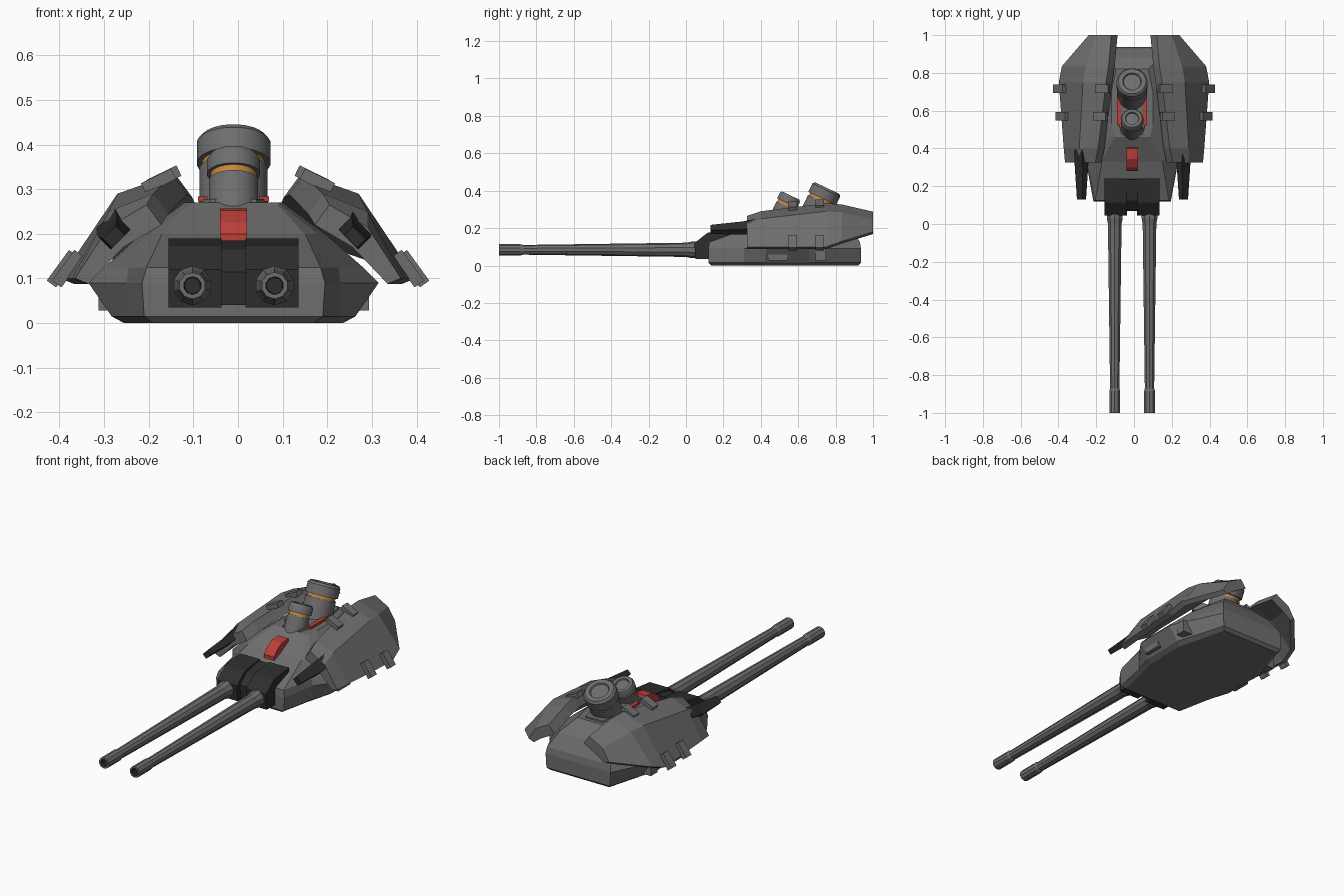
import bpy, bmesh, math
from mathutils import Vector, Matrix

if "Cube" in bpy.data.objects:
    bpy.data.objects.remove(bpy.data.objects["Cube"])

CX = -0.01  # hull centre line


def material(name, r, g, b):
    m = bpy.data.materials.new(name)
    m.diffuse_color = (r, g, b, 1)
    m.use_nodes = True
    m.node_tree.nodes["Principled BSDF"].inputs["Base Color"].default_value = m.diffuse_color
    return m


GREY = material("armour grey", 0.155, 0.155, 0.155)
DARK = material("dark gunmetal", 0.027, 0.027, 0.028)
RED = material("signal red", 0.5, 0.05, 0.04)
ORANGE = material("orange band", 0.55, 0.24, 0.05)


def finish(name, bm, mats, smooth=False):
    bmesh.ops.recalc_face_normals(bm, faces=bm.faces)
    me = bpy.data.meshes.new(name)
    bm.to_mesh(me)
    bm.free()
    for m in mats:
        me.materials.append(m)
    ob = bpy.data.objects.new(name, me)
    bpy.context.collection.objects.link(ob)
    if smooth:
        bpy.ops.object.select_all(action='DESELECT')
        ob.select_set(True)
        bpy.context.view_layer.objects.active = ob
        bpy.ops.object.shade_smooth_by_angle(angle=math.radians(35))
    return ob


def loft(name, rings, mat):
    """Skin closed rings of points and cap both ends."""
    bm = bmesh.new()
    vs = [[bm.verts.new(p) for p in r] for r in rings]
    n = len(rings[0])
    for a, b in zip(vs, vs[1:]):
        for i in range(n):
            j = (i + 1) % n
            bm.faces.new((a[i], a[j], b[j], b[i]))
    bm.faces.new(vs[0])
    bm.faces.new(vs[-1])
    return finish(name, bm, [mat])


def extrude_x(name, profile, x0, x1, mat):
    """Extrude a (y, z) profile across x."""
    return loft(name, [[(x, y, z) for y, z in profile] for x in (x0, x1)], mat)


def box(name, centre, size, mat, roll=0):
    bm = bmesh.new()
    mx = (Matrix.Translation(centre) @ Matrix.Rotation(roll, 4, 'Y')
          @ Matrix.Diagonal((*size, 1)))
    bmesh.ops.create_cube(bm, size=1, matrix=mx)
    return finish(name, bm, [mat])


def revolve(name, profile, origin, axis, n, mats, rule=None, smooth=False):
    """Spin (radius, height) profile about an axis; rule gives a material per band."""
    bm = bmesh.new()
    mx = Matrix.Translation(origin) @ Vector(axis).to_track_quat('Z', 'Y').to_matrix().to_4x4()
    rings = [[bm.verts.new(mx @ Vector((r * math.cos(t), r * math.sin(t), h)))
              for t in [2 * math.pi * (i + .5) / n for i in range(n)]] for r, h in profile]
    for k, (a, b) in enumerate(zip(rings, rings[1:])):
        for i in range(n):
            f = bm.faces.new((a[i], a[(i + 1) % n], b[(i + 1) % n], b[i]))
            f.material_index = rule(k) if rule else 0
    bm.faces.new(rings[0])
    f = bm.faces.new(rings[-1])
    f.material_index = rule(len(profile) - 1) if rule else 0
    return finish(name, bm, mats, smooth)


# Hull: stacked outlines, half outline given front to back
levels = [
    (0.0, [(.18, .135), (.215, .30), (.245, .42), (.245, .65), (.175, .92)]),
    (.015, [(.20, .12), (.238, .31), (.273, .42), (.273, .66), (.19, .936)]),
    (.09, [(.205, .12), (.24, .31), (.325, .43), (.325, .66), (.195, .936)]),
    (.125, [(.195, .125), (.235, .31), (.29, .43), (.29, .66), (.19, .93)]),
    (.20, [(.16, .33), (.19, .36), (.205, .45), (.205, .69), (.15, .885)]),
    (.27, [(.095, .46), (.10, .48), (.11, .53), (.11, .70), (.085, .82)]),
]
loft("hull", [[(CX + x, y, z) for x, y in h] + [(CX - x, y, z) for x, y in reversed(h)]
              for z, h in levels], GREY)

# Gun mantlet: two dark cheeks and a recessed middle
cheek = [(.25, .035), (.05, .035), (.045, .12), (.115, .175), (.24, .19)]
for s, side in ((-1, "left"), (1, "right")):
    extrude_x(f"mantlet_{side}", cheek, CX + s * .027, CX + s * .146, DARK)
extrude_x("mantlet_middle", [(.25, .04), (.075, .04), (.07, .115), (.125, .165), (.235, .185)],
          CX - .027, CX + .027, DARK)

# Gun barrels with collar, taper, muzzle and bore
for s, side in ((-1, "left"), (1, "right")):
    revolve(f"barrel_{side}",
            [(.038, -.10), (.044, -.07), (.044, -.03), (.038, 0), (.026, .87), (.030, .885),
             (.030, 1.0), (.020, 1.0), (.018, .92)],
            (CX + s * .092, 0, .084), (0, -1, 0), 10, [GREY, DARK],
            lambda k: 1 if k >= 7 else 0)

# Red sensor block on the front slope
extrude_x("red_sensor", [(.28, .17), (.28, .20), (.30, .225), (.345, .252), (.40, .257), (.41, .23)],
          CX - .03, CX + .03, RED)

# Roof housing around the two periscopes
loft("roof_housing", [[(CX + x, y, z) for x, y in ((-a, .47), (a, .47), (b, .55), (b, .70), (a, .80),
                                                   (-a, .80), (-b, .70), (-b, .55))]
                      for z, a, b in ((.25, .06, .085), (.278, .05, .075))], GREY)
for s, side in ((-1, "left"), (1, "right")):
    box(f"red_strip_{side}", (CX + s * .069, .61, .278), (.022, .17, .012), RED)

# Periscope turrets, tilted backwards
tilt = (0, math.sin(math.radians(25.5)), math.cos(math.radians(25.5)))


def periscope(name, top, r, cap, depth):
    prof = [(r * .93, -depth), (r * .93, -cap - .016), (r * .86, -cap - .016), (r * .86, -cap),
            (r, -cap), (r, -.012), (r * .88, 0), (r * .60, 0), (r * .55, -.008)]
    origin = Vector((CX, *top))
    revolve(name, prof, origin, tilt, 24, [GREY, ORANGE],
            lambda k: 1 if k == 2 else 0, True)


periscope("large_periscope", (.755, .414), .083, .062, .23)
periscope("small_periscope", (.56, .374), .060, .045, .17)

# Side armour shells: outer, ridge and inner (x, z) at stations along y
stations = [
    (.325, (.365, .10), (.29, .215), (.205, .265)),
    (.40, (.372, .10), (.29, .25), (.19, .29)),
    (.75, (.398, .10), (.27, .29), (.148, .333)),
    (.835, (.382, .13), (.255, .285), (.135, .326)),
    (1.0, (.24, .18), (.20, .245), (.12, .288)),
]
for s, side in ((-1, "left"), (1, "right")):
    rings = []
    for y, o, r, i in stations:
        outer = [o, r, i]
        inner = [(x - .033, z - .045) for x, z in reversed(outer)]
        inner[-1] = (o[0] - .03, o[1] - .012)
        rings.append([(s * x, y, z) for x, z in outer + inner])
    loft(f"side_armour_{side}", rings, GREY)

    # Clips on the lower and upper armour edges
    for k, y in enumerate((.57, .715)):
        w = .012 * k
        box(f"lower_clip_{side}_{k}", (s * (.381 + w), y, .122), (.085, .045, .026),
            GREY, s * math.radians(54))
        box(f"upper_clip_{side}_{k}", (s * (.178 - w), y, .318 + w * .6), (.075, .045, .026),
            GREY, s * math.radians(26))

    # Dark forward fins, diamond section narrowing to the front
    fin = []
    for y, z, a, b in ((.13, .193, .020, .014), (.30, .20, .030, .020), (.395, .215, .030, .026)):
        c = math.sqrt(.5)
        fin.append([(-.008 + s * (.27 + (u * a - v * b) * c), y, z - (u * a + v * b) * c)
                    for u, v in ((-1, -1), (1, -1), (1, 1), (-1, 1))])
    loft(f"fin_{side}", fin, DARK)

    # Boxes low on the hull sides
    box(f"side_box_front_{side}", (CX + s * .275, .49, .062), (.056, .105, .068), GREY)
    box(f"side_box_rear_{side}", (CX + s * .275, .72, .062), (.056, .055, .068), GREY)
